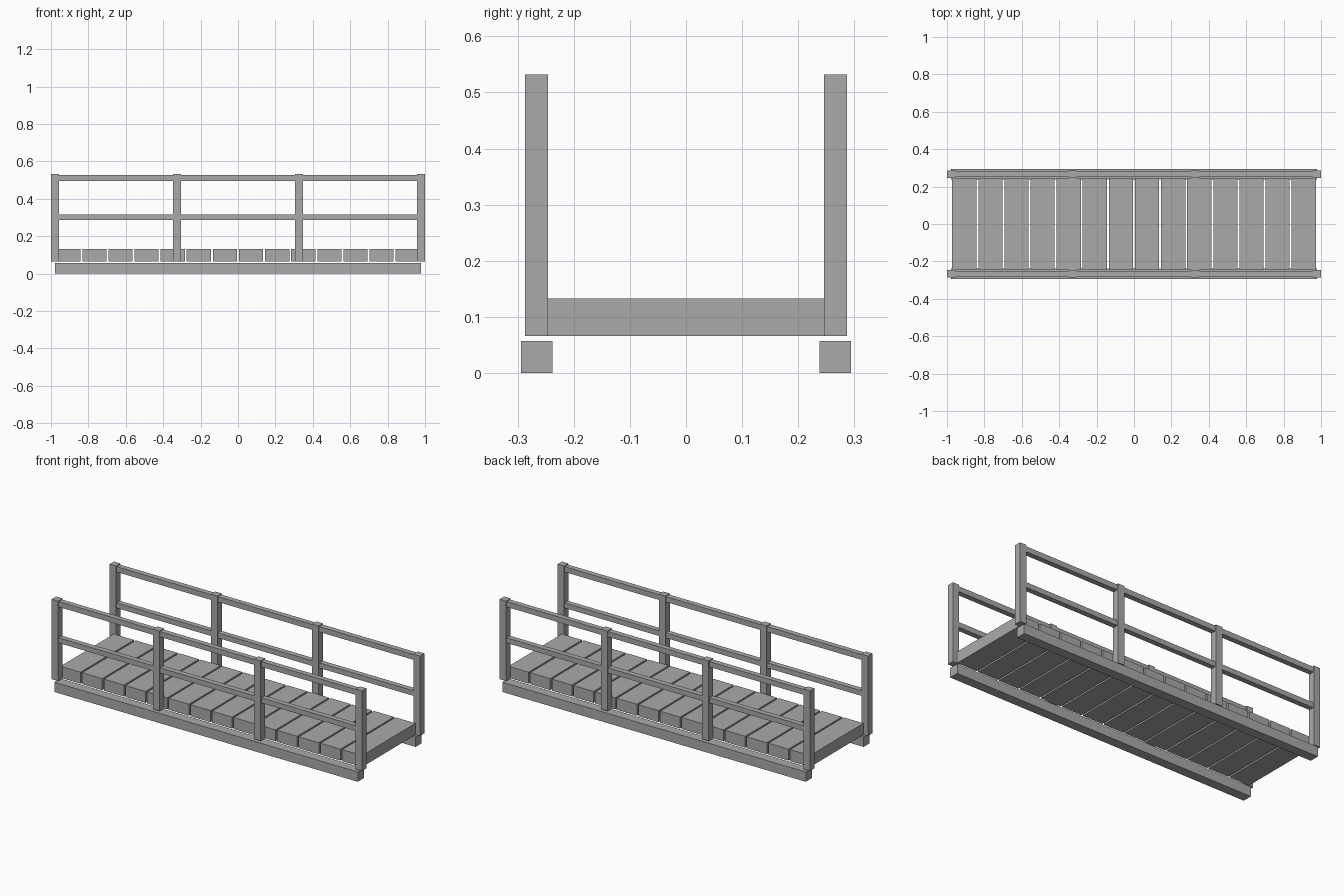
import bpy
import bmesh

cube = bpy.data.objects.get("Cube")
if cube:
    bpy.data.objects.remove(cube, do_unlink=True)

grey = bpy.data.materials.new("plain grey")
grey.use_nodes = True
colour = (0.4, 0.4, 0.4, 1)
grey.diffuse_color = colour
grey.node_tree.nodes["Principled BSDF"].inputs["Base Color"].default_value = colour


def box(name, x, y, z):
    """Flat-faced box from (min, max) ranges on each axis."""
    bm = bmesh.new()
    bmesh.ops.create_cube(bm, size=1)
    for v in bm.verts:
        v.co = [r[0] if c < 0 else r[1] for c, r in zip(v.co, (x, y, z))]
    centre = [sum(r) / 2 for r in (x, y, z)]
    for v in bm.verts:
        v.co = [c - m for c, m in zip(v.co, centre)]
    mesh = bpy.data.meshes.new(name)
    bm.to_mesh(mesh)
    bm.free()
    mesh.materials.append(grey)
    obj = bpy.data.objects.new(name, mesh)
    obj.location = centre
    bpy.context.collection.objects.link(obj)
    return obj


# Deck planks
PLANKS, PITCH, GAP = 14, 0.1396, 0.01
for i in range(PLANKS):
    mid = (i - (PLANKS - 1) / 2) * PITCH
    half = (PITCH - GAP) / 2
    box(f"deck_plank_{i + 1}", (mid - half, mid + half), (-0.246, 0.246), (0.066, 0.133))

for side, s in (("left", 1), ("right", -1)):
    # Sides are named along the span: front is -y, back is +y
    label = "back" if s > 0 else "front"

    def across(inner, outer):
        return tuple(sorted((s * inner, s * outer)))

    # Support beam below the deck
    box(f"{label}_beam", (-0.978, 0.978), across(0.238, 0.294), (0, 0.057))
    # Upright posts
    for i in range(4):
        px = -0.979 + i * 0.979 * 2 / 3
        box(f"{label}_post_{i + 1}", (px - 0.021, px + 0.021), across(0.246, 0.287), (0.066, 0.532))
    # Handrail and middle rail
    for name, z in (("handrail", (0.496, 0.527)), ("middle_rail", (0.286, 0.316))):
        box(f"{label}_{name}", (-0.979, 0.979), across(0.251, 0.282), z)
